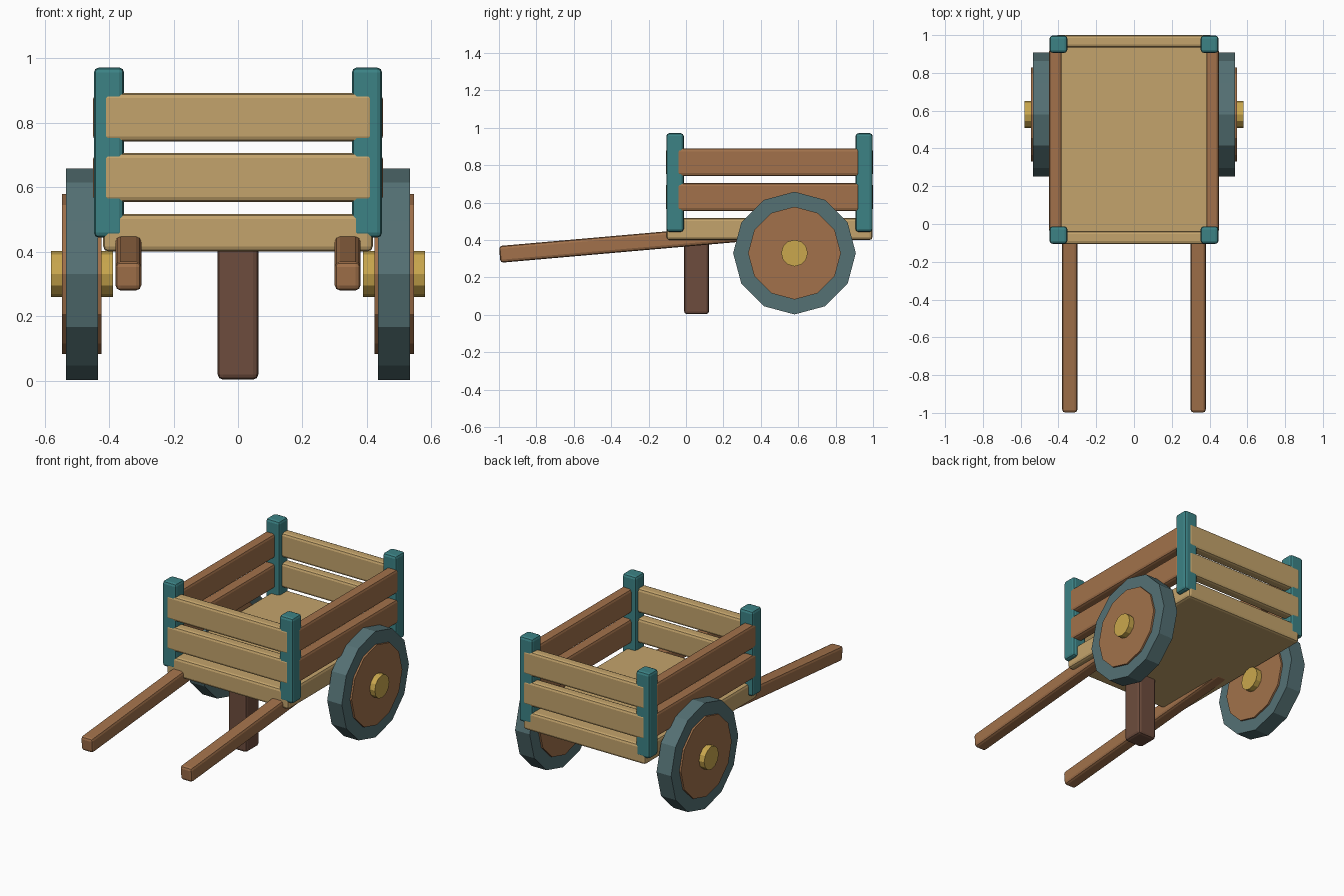
import bpy, bmesh, math
from mathutils import Matrix

if "Cube" in bpy.data.objects:
    bpy.data.objects.remove(bpy.data.objects["Cube"])


def material(name, rgb):
    m = bpy.data.materials.new(name)
    m.diffuse_color = (*rgb, 1)
    m.use_nodes = True
    m.node_tree.nodes["Principled BSDF"].inputs["Base Color"].default_value = m.diffuse_color
    return m


TAN = material("pale wood", (0.55, 0.37, 0.15))
BROWN = material("brown wood", (0.36, 0.167, 0.07))
DARK = material("dark wood", (0.155, 0.073, 0.047))
TEAL = material("teal paint", (0.045, 0.225, 0.235))
TYRE = material("grey tyre", (0.09, 0.165, 0.175))
GOLD = material("gold hub", (0.59, 0.39, 0.075))


def finish(bm, name, mat):
    me = bpy.data.meshes.new(name)
    bm.to_mesh(me)
    bm.free()
    ob = bpy.data.objects.new(name, me)
    me.materials.append(mat)
    bpy.context.collection.objects.link(ob)
    return ob


def box(name, x, y, z, mat, bevel=0.016):
    """Bevelled box from (min, max) ranges."""
    bm = bmesh.new()
    bmesh.ops.create_cube(bm, size=1)
    for v in bm.verts:
        v.co = [(a + b) / 2 + c * (b - a) for (a, b), c in zip((x, y, z), v.co)]
    ob = finish(bm, name, mat)
    mod = ob.modifiers.new("bevel", 'BEVEL')
    mod.width = bevel
    mod.segments = 2
    return ob


def disc(name, x, r, half, mat):
    """Twelve-sided disc on the wheel axis, one corner pointing up."""
    bm = bmesh.new()
    bmesh.ops.create_cone(bm, cap_ends=True, segments=12, radius1=r, radius2=r, depth=2 * half,
                          matrix=Matrix.Translation((x, 0.58, 0.33)) @ Matrix.Rotation(math.pi / 2, 4, 'Y'))
    return finish(bm, name, mat)


# Floor slab and prop leg
box("floor", (-0.418, 0.418), (-0.104, 0.997), (0.40, 0.517), TAN)
box("prop_leg", (-0.063, 0.063), (-0.01, 0.123), (0.003, 0.45), DARK)

# Slatted walls
for i, (z0, z1) in enumerate([(0.554, 0.706), (0.741, 0.892)]):
    box(f"front_plank_{i}", (-0.42, 0.42), (-0.107, -0.037), (z0, z1), TAN)
    box(f"back_plank_{i}", (-0.42, 0.42), (0.935, 1.0), (z0, z1), TAN)
    for s in (-1, 1):
        x = sorted((s * 0.383, s * 0.449))
        box(f"side_plank_{i}_{s}", x, (-0.05, 0.93), (z0, z1 - 0.002), BROWN)

for s in (-1, 1):
    # Corner posts
    for label, y in (("front", (-0.105, -0.012)), ("back", (0.906, 0.998))):
        box(f"{label}_post_{s}", sorted((s * 0.353, s * 0.447)), y, (0.443, 0.971), TEAL)
    # Sloping handles, modelled along +y then tilted up about the front end
    h = box(f"handle_{s}", (-0.04, 0.04), (0, 1.40), (-0.045, 0.045), BROWN)
    h.location = (s * 0.34, -0.996, 0.323)
    h.rotation_euler = (math.radians(5), 0, 0)
    # Wheels: tyre, wooden disc, hub
    disc(f"tyre_{s}", s * 0.484, 0.328, 0.05, TYRE)
    disc(f"wheel_disc_{s}", s * 0.484, 0.248, 0.061, BROWN)
    disc(f"hub_{s}", s * 0.484, 0.071, 0.096, GOLD)
